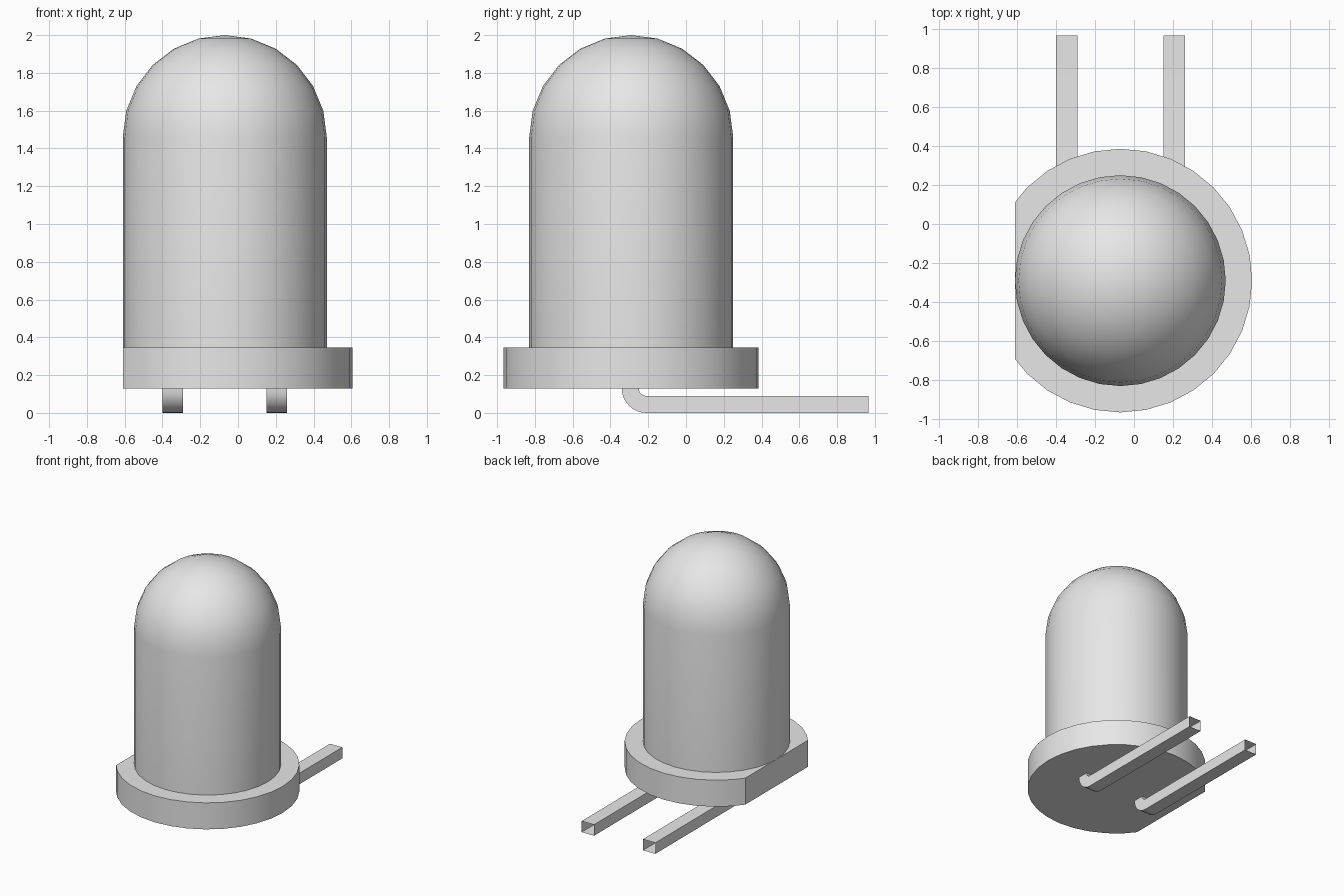
import bpy, bmesh, math
from mathutils import Vector

cube = bpy.data.objects.get("Cube")
if cube:
    bpy.data.objects.remove(cube, do_unlink=True)

CX, CY = -0.07, -0.29      # axis of the round parts
SIDES = 32
FLAT_X = -0.61

grey = bpy.data.materials.new("plain_grey")
grey.use_nodes = True
grey.diffuse_color = (0.8, 0.8, 0.8, 1)
grey.node_tree.nodes["Principled BSDF"].inputs["Base Color"].default_value = (0.8, 0.8, 0.8, 1)


def finish(bm, name, angle):
    """Turn a bmesh into a smooth-shaded object with sharp edges kept."""
    bmesh.ops.recalc_face_normals(bm, faces=bm.faces)
    mesh = bpy.data.meshes.new(name)
    bm.to_mesh(mesh)
    bm.free()
    mesh.materials.append(grey)
    obj = bpy.data.objects.new(name, mesh)
    bpy.context.collection.objects.link(obj)
    bpy.ops.object.select_all(action='DESELECT')
    obj.select_set(True)
    bpy.context.view_layer.objects.active = obj
    bpy.ops.object.shade_smooth_by_angle(angle=math.radians(angle))
    return obj


def lathe(profile):
    """Spin a list of (radius, height) points around the upright axis."""
    bm = bmesh.new()
    verts = [bm.verts.new((CX + r, CY, z)) for r, z in profile]
    edges = [bm.edges.new(pair) for pair in zip(verts, verts[1:])]
    bmesh.ops.spin(bm, geom=verts + edges, cent=(CX, CY, 0), axis=(0, 0, 1),
                   angle=math.tau, steps=SIDES)
    bmesh.ops.remove_doubles(bm, verts=bm.verts, dist=0.0005)
    return bm


# Lens: straight barrel with a half-round dome
R, SPRING = 0.54, 1.46
dome = [(R * math.cos(a), SPRING + R * math.sin(a))
        for a in (i * math.pi / 12 for i in range(7))]
finish(lathe([(R, 0.345)] + dome), "lens", 35)

# Flange: wide disc with one side cut flat
flange = lathe([(0, 0.13), (0.675, 0.13), (0.675, 0.345), (0, 0.345)])
cut = bmesh.ops.bisect_plane(flange, geom=flange.verts[:] + flange.edges[:] + flange.faces[:],
                             plane_co=(FLAT_X, 0, 0), plane_no=(-1, 0, 0), clear_outer=True)
bmesh.ops.holes_fill(flange, edges=[e for e in cut["geom_cut"]
                                    if isinstance(e, bmesh.types.BMEdge)])
finish(flange, "flange", 30)


# Leads: open square tubes that bend from the flange toward the back
def lead(name, x):
    bm = bmesh.new()
    half, bend_y, bend_z, outer, inner = 0.055, -0.21, 0.13, 0.13, 0.04
    sections = []
    for i in range(9):
        a = i * math.pi / 16
        d = Vector((0, -math.cos(a), -math.sin(a)))
        sections.append((d * outer, d * inner))
    run = Vector((0, 0.965 - bend_y, 0))
    sections.append(tuple(p + run for p in sections[-1]))
    centre = Vector((x, bend_y, bend_z))
    side = Vector((half, 0, 0))
    rings = [[bm.verts.new(centre + p) for p in (o - side, o + side, n + side, n - side)]
             for o, n in sections]
    for a, b in zip(rings, rings[1:]):
        for k in range(4):
            m = (k + 1) % 4
            bm.faces.new((a[k], a[m], b[m], b[k]))
    finish(bm, name, 30)


lead("right_lead", -0.345)
lead("left_lead", 0.205)
